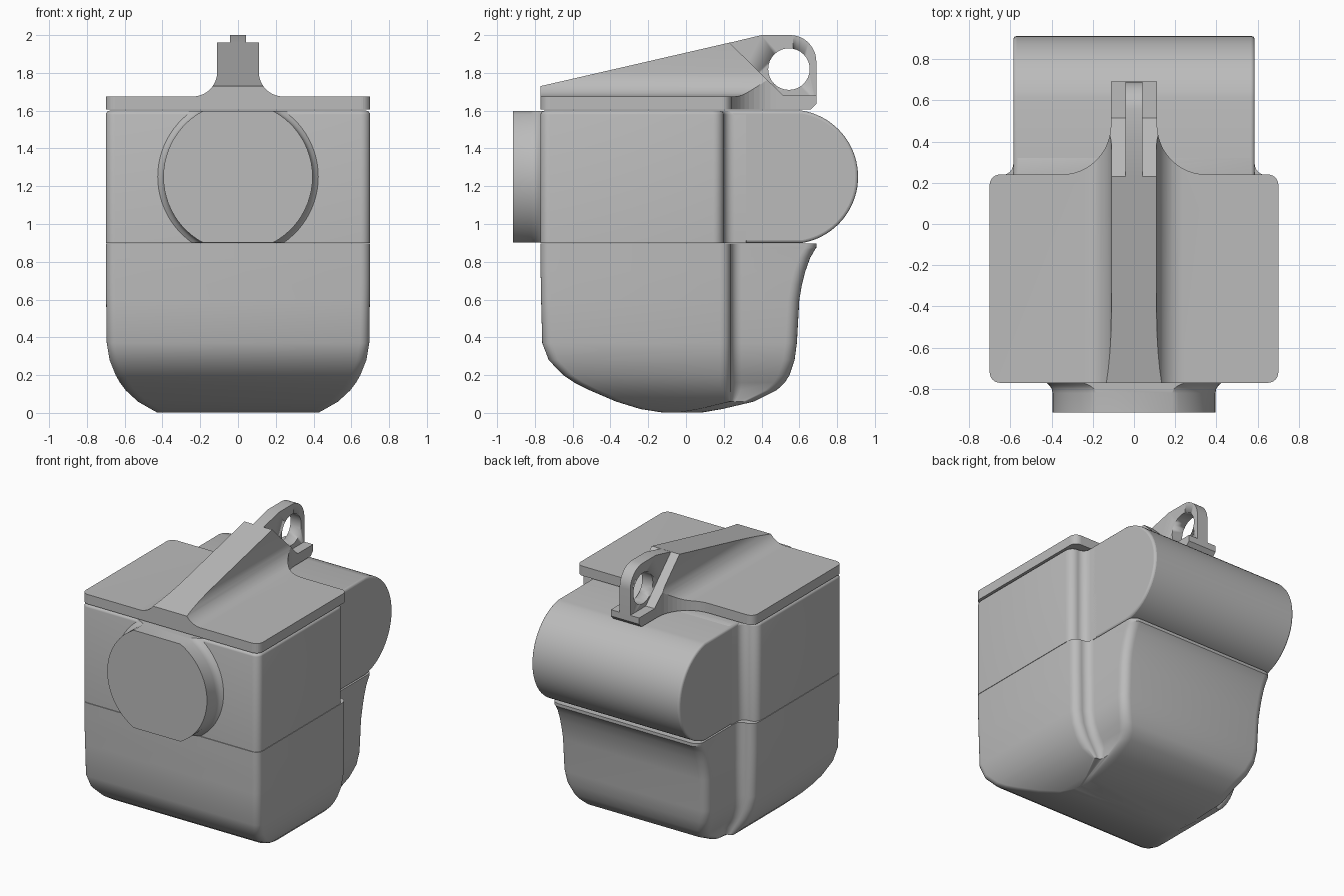
import bpy, bmesh, math

if "Cube" in bpy.data.objects:
    bpy.data.objects.remove(bpy.data.objects["Cube"])

grey = bpy.data.materials.new("plain_grey")
grey.diffuse_color = (0.5, 0.5, 0.5, 1)
grey.use_nodes = True
grey.node_tree.nodes["Principled BSDF"].inputs["Base Color"].default_value = grey.diffuse_color


def finish(name, bm, smooth=True):
    bmesh.ops.recalc_face_normals(bm, faces=bm.faces)
    mesh = bpy.data.meshes.new(name)
    bm.to_mesh(mesh)
    bm.free()
    ob = bpy.data.objects.new(name, mesh)
    bpy.context.collection.objects.link(ob)
    mesh.materials.append(grey)
    if smooth:
        bpy.ops.object.select_all(action='DESELECT')
        ob.select_set(True)
        bpy.context.view_layer.objects.active = ob
        bpy.ops.object.shade_smooth_by_angle(angle=math.radians(32))
    return ob


def loft(name, rings, smooth=True):
    """Skin equal-length rings and cap both ends."""
    bm = bmesh.new()
    rows = [[bm.verts.new(p) for p in ring] for ring in rings]
    n = len(rows[0])
    for a, b in zip(rows, rows[1:]):
        for i in range(n):
            j = (i + 1) % n
            bm.faces.new((a[i], a[j], b[j], b[i]))
    bm.faces.new(rows[0][::-1])
    bm.faces.new(rows[-1])
    return finish(name, bm, smooth)


def prism(name, pts, axis, lo, hi, smooth=True):
    """Extrude a 2D outline along x, y or z."""
    place = {'x': lambda p, d: (d, p[0], p[1]),
             'y': lambda p, d: (p[0], d, p[1]),
             'z': lambda p, d: (p[0], p[1], d)}[axis]
    return loft(name, [[place(p, d) for p in pts] for d in (lo, hi)], smooth)


def arc(cx, cy, r, a0, a1, n):
    return [(cx + r * math.cos(math.radians(a0 + (a1 - a0) * i / n)),
             cy + r * math.sin(math.radians(a0 + (a1 - a0) * i / n))) for i in range(n + 1)]


def mirrored(half):
    """Close a right-hand half outline with its left-hand copy."""
    return half + [(-x, y) for x, y in reversed(half)]


def stepped_outline(hw, yf, yb, step, rb, inset=0.0):
    """Plan of the housing: wide front part, narrower rear part, rounded corners."""
    hw, yf, yb = hw - inset, yf + inset, yb - inset
    r = 0.05
    rs = step / 2 - 0.001
    notch = min(0.237, yb - 0.12) - inset
    hb = hw - step
    return mirrored(arc(hw - r, yf + r, r, -90, 0, 6)
                    + arc(hw - rs, notch - rs, rs, 0, 90, 6)
                    + arc(hb + rs, notch + rs, rs, 270, 180, 6)
                    + arc(hb - rb, yb - rb, rb, 0, 90, 6))


def boolean(ob, cutter, operation):
    cutter.hide_render = True
    cutter.hide_viewport = True
    mod = ob.modifiers.new(operation.lower(), 'BOOLEAN')
    mod.object, mod.operation, mod.solver = cutter, operation, 'EXACT'


# lower cup: height, half width, front y, back y
cup = [(0.003, .43, -.13, .09), (.02, .46, -.24, .19), (.06, .53, -.37, .36),
       (.12, .595, -.51, .48), (.16, .625, -.59, .523), (.20, .648, -.65, .548),
       (.28, .68, -.727, .575), (.37, .695, -.761, .587), (.6, .698, -.767, .60),
       (.68, .70, -.768, .614), (.75, .70, -.77, .632), (.82, .70, -.77, .657),
       (.865, .70, -.77, .683), (.875, .70, -.77, .692), (.897, .70, -.77, .692)]
rings = []
for z, hw, yf, yb in cup:
    step = 0.115 * min(1, max(0.1, (z - 0.01) / 0.12))
    rings.append([(x, y, z) for x, y in stepped_outline(hw, yf, yb, step, 0.06)])
loft("lower_cup", rings)

# upper housing block, rounded over at the top rim
rings = []
for z, inset in ((.90, 0), (1.58, 0), (1.588, .002), (1.596, .009), (1.60, .02)):
    rings.append([(x, y, z) for x, y in stepped_outline(.70, -.77, .32 + inset, .115, .003, inset)])
loft("upper_housing", rings)

# rear drum: circle flattened above and below, running into the housing
a = math.degrees(math.asin(0.35 / 0.355))
drum = prism("rear_drum", [(.1, .9)] + arc(.556, 1.25, .355, -a, a, 36) + [(.1, 1.6)],
             'x', -.585, .585)
bev = drum.modifiers.new("edge_round", 'BEVEL')
bev.width, bev.segments, bev.limit_method = 0.015, 3, 'ANGLE'
bev.angle_limit = math.radians(50)

# front port: disc flattened above and below, flared where it meets the housing
rings = []
for y, flare in ((-.915, 0), (-.82, 0), (-.80, .004), (-.785, .013), (-.775, .025), (-.76, .04)):
    r = .395 + flare
    b = math.degrees(math.asin(.349 / r))
    rings.append([(x, y, z) for x, z in arc(0, 1.25, r, -b, b, 24) + arc(0, 1.25, r, 180 - b, 180 + b, 24)])
loft("front_port", rings)

# lid: filleted ridge section trimmed by its sloping side outline and its plan outline
lid = prism("lid", mirrored([(.8, 1.606), (.8, 1.675)] + arc(.24, 1.805, .13, 270, 180, 10)
                            + [(.11, 2.1)]), 'y', -1, 1)
side = prism("lid_side_cutter", [(-.9, 1.5), (-.9, 1.70), (.23, 1.96), (.515, 1.68), (.69, 1.68),
                                 (.69, 1.635), (.655, 1.60), (.655, 1.5)], 'x', -.9, .9, False)
plan = prism("lid_plan_cutter", mirrored(arc(.65, -.72, .05, -90, 0, 6) + arc(.65, .19, .05, 0, 90, 6)
                                         + arc(.352, .48, .24, 270, 180, 12) + [(.112, .75)]),
             'z', 1.4, 2.3, False)
boolean(lid, side, 'INTERSECT')
boolean(lid, plan, 'INTERSECT')

# hanging tab with a round eye
tab = prism("hanging_tab", [(.22, 1.64), (.22, 1.957), (.4, 2.0)] + arc(.55, 1.86, .14, 90, 0, 12)
            + [(.69, 1.64)], 'x', -.042, .042)
eye = prism("tab_eye_cutter", arc(.545, 1.82, .11, 0, 348.75, 31), 'x', -.2, .2)
boolean(tab, eye, 'DIFFERENCE')
